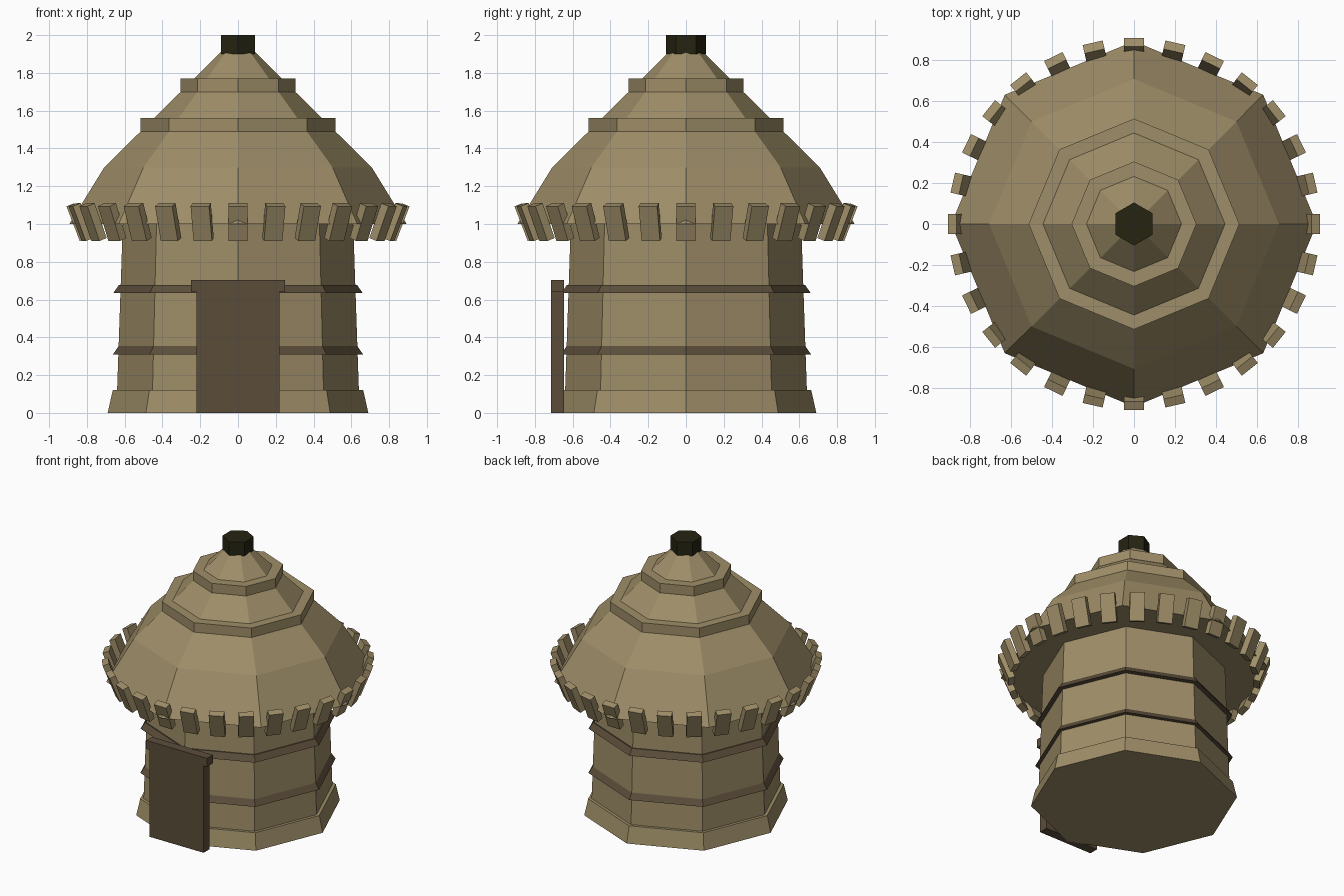
import bpy, bmesh, math
from mathutils import Matrix, Vector

if "Cube" in bpy.data.objects:
    bpy.data.objects.remove(bpy.data.objects["Cube"])


def material(name, rgb):
    m = bpy.data.materials.new(name)
    m.diffuse_color = (*rgb, 1)
    m.use_nodes = True
    m.node_tree.nodes["Principled BSDF"].inputs["Base Color"].default_value = m.diffuse_color
    return m


TAN = material("tan_stone", (0.345, 0.27, 0.138))
BROWN = material("dark_brown_wood", (0.105, 0.074, 0.042))
BLACK = material("olive_black", (0.018, 0.0168, 0.0056))


def finish(name, bm, mat):
    bmesh.ops.recalc_face_normals(bm, faces=bm.faces[:])
    mesh = bpy.data.meshes.new(name)
    bm.to_mesh(mesh)
    bm.free()
    mesh.materials.append(mat)
    obj = bpy.data.objects.new(name, mesh)
    bpy.context.collection.objects.link(obj)
    return obj


def lathe(name, profile, mat, sides=8, turn=0.0):
    """Capped faceted solid from (radius, height) points, bottom to top."""
    bm = bmesh.new()
    rings = []
    for r, z in profile:
        angles = [turn + math.tau * i / sides for i in range(sides)]
        rings.append([bm.verts.new((r * math.cos(a), r * math.sin(a), z)) for a in angles])
    for low, high in zip(rings, rings[1:]):
        for i in range(sides):
            j = (i + 1) % sides
            bm.faces.new((low[i], low[j], high[j], high[i]))
    bm.faces.new(rings[0][::-1])
    bm.faces.new(rings[-1])
    return finish(name, bm, mat)


def add_box(bm, size, matrix):
    bmesh.ops.create_cube(bm, size=1, matrix=matrix @ Matrix.Diagonal((*size, 1)))


# Tapering tower wall on a wider plinth
lathe("tower_wall", [(0.69, 0), (0.663, 0.12), (0.64, 0.12), (0.61, 1.0)], TAN)

# Sloped trim bands around the wall
for name, z, r in (("lower_band", 0.31, 0.662), ("upper_band", 0.635, 0.66)):
    lathe(name, [(r, z), (r - 0.03, z + 0.043)], BROWN)

# Two-pitch roof with stepped rings
lathe("roof", [(0.893, 1.0), (0.708, 1.3), (0.04, 1.96)], TAN)
lathe("lower_roof_ring", [(0.515, 1.49), (0.515, 1.56)], TAN)
lathe("upper_roof_ring", [(0.305, 1.70), (0.305, 1.77)], TAN)

# Six-sided cap on the peak
lathe("roof_cap", [(0.105, 1.9), (0.105, 2.0)], BLACK, sides=6, turn=math.pi / 6)

# Outward-leaning battlements around the eaves
bm = bmesh.new()
COUNT = 28
for i in range(COUNT):
    place = (Matrix.Rotation(math.tau * i / COUNT, 4, 'Z')
             @ Matrix.Translation(Vector((0.852, 0, 1.01)))
             @ Matrix.Rotation(math.radians(21), 4, 'Y'))
    add_box(bm, (0.045, 0.1, 0.197), place)
finish("battlements", bm, TAN)

# Door slab and its lintel
for name, width, low, high in (("door", 0.44, 0, 0.64), ("door_lintel", 0.495, 0.64, 0.703)):
    bm = bmesh.new()
    add_box(bm, (width, 0.068, high - low), Matrix.Translation((0, -0.681, (low + high) / 2)))
    finish(name, bm, BROWN)
